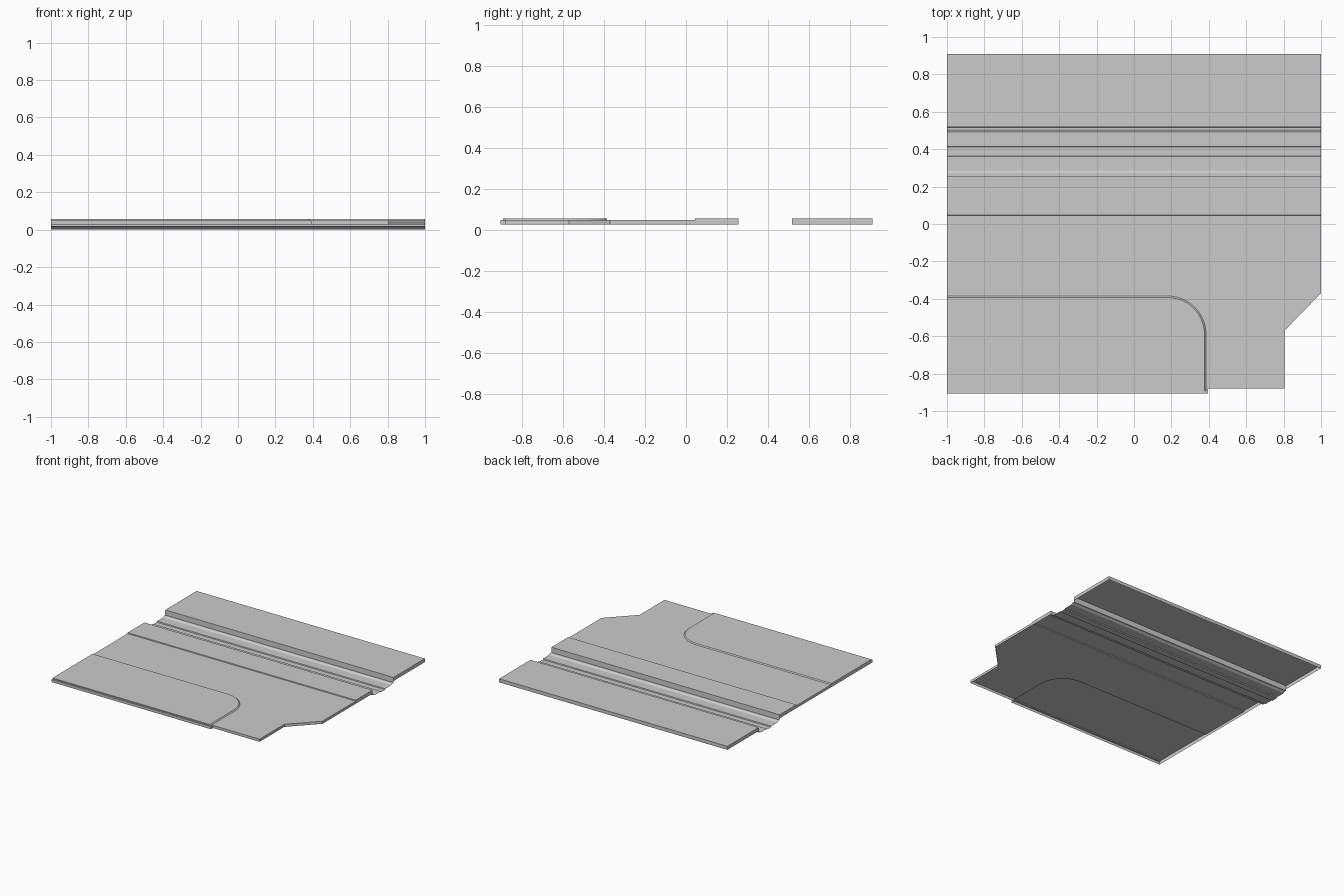
import bpy
import math

if "Cube" in bpy.data.objects:
    bpy.data.objects.remove(bpy.data.objects["Cube"], do_unlink=True)

concrete = bpy.data.materials.new("pale_concrete")
concrete.use_nodes = True
concrete.diffuse_color = (0.6, 0.6, 0.6, 1)
concrete.node_tree.nodes["Principled BSDF"].inputs["Base Color"].default_value = (0.6, 0.6, 0.6, 1)

# Heights of the skirt bottom, road, raised paving and channel shoulder
SKIRT, ROAD, PAVING, SHOULDER = 0.029, 0.05, 0.057, 0.016
KERB_Y, CHANNEL_Y, REAR_Y, BACK_Y = 0.045, 0.256, 0.518, 0.91


def make(name, verts, faces):
    mesh = bpy.data.meshes.new(name)
    mesh.from_pydata(verts, [], faces)
    mesh.materials.append(concrete)
    obj = bpy.data.objects.new(name, mesh)
    bpy.context.collection.objects.link(obj)
    return obj


def sheet(name, outline, z):
    """Flat face from a counter-clockwise outline."""
    make(name, [(x, y, z) for x, y in outline], [range(len(outline))])


def strip(name, lower, upper):
    """Band of quads joining two equally long paths."""
    n = len(lower)
    make(name, lower + upper, [(i, i + 1, n + i + 1, n + i) for i in range(n - 1)])


def skirt(name, path, top, bottom=SKIRT):
    strip(name, [(x, y, bottom) for x, y in path], [(x, y, top) for x, y in path])


def extrude_x(name, profile):
    """Profile of (y, z) points swept across the full width."""
    n = len(profile)
    verts = [(x, y, z) for x in (-1, 1) for y, z in profile]
    make(name, verts, [(i, n + i, n + i + 1, i + 1) for i in range(n - 1)])


def platform_path(inset):
    """Platform edge with one rounded corner, running from rear to front."""
    r = 0.205 - inset
    arc = [(0.18 + r * math.sin(a), -0.59 + r * math.cos(a))
           for a in (math.pi / 2 * i / 12 for i in range(13))]
    return [(-1, -0.385 - inset)] + arc + [(0.385 - inset, -0.893), (-1, -0.893)]


# Front road around the raised platform, with its outer skirt
edge = platform_path(0)
rim = [(-1, -0.905), (0.395, -0.905), (0.395, -0.88), (0.805, -0.88),
       (0.805, -0.57), (1, -0.37), (1, KERB_Y)]
sheet("front_road", [(-1, KERB_Y)] + edge + rim, ROAD)
skirt("road_skirt", [edge[-1]] + rim, ROAD)
skirt("road_end_skirt", [(-1, KERB_Y), edge[0]], ROAD)

# Raised platform with a sloping kerb
inner = platform_path(0.008)
sheet("platform_top", inner[::-1], PAVING)
strip("platform_kerb", [(x, y, ROAD) for x, y in edge[::-1]],
      [(x, y, PAVING) for x, y in inner[::-1]])
skirt("platform_end_skirt", [edge[0], edge[-1]], PAVING)

# Middle paving strip
extrude_x("middle_paving", [(KERB_Y, ROAD), (KERB_Y + 0.002, PAVING), (CHANNEL_Y, PAVING)])
skirt("middle_skirt_left", [(1, KERB_Y), (1, CHANNEL_Y)], PAVING)
skirt("middle_skirt_right", [(-1, CHANNEL_Y), (-1, KERB_Y)], PAVING)

# Stepped sunken channel between the paving strips
extrude_x("sunken_channel", [
    (CHANNEL_Y, PAVING), (CHANNEL_Y + 0.001, SHOULDER), (0.273, SHOULDER),
    (0.286, 0.007), (0.361, 0.007), (0.364, 0), (0.412, 0), (0.415, 0.007),
    (0.49, 0.007), (0.504, SHOULDER), (REAR_Y - 0.001, SHOULDER), (REAR_Y, PAVING)])

# Rear paving with skirts on its three open sides
rear = [(1, REAR_Y), (1, BACK_Y), (-1, BACK_Y), (-1, REAR_Y)]
sheet("rear_paving", rear, PAVING)
skirt("rear_skirt", rear, PAVING)
